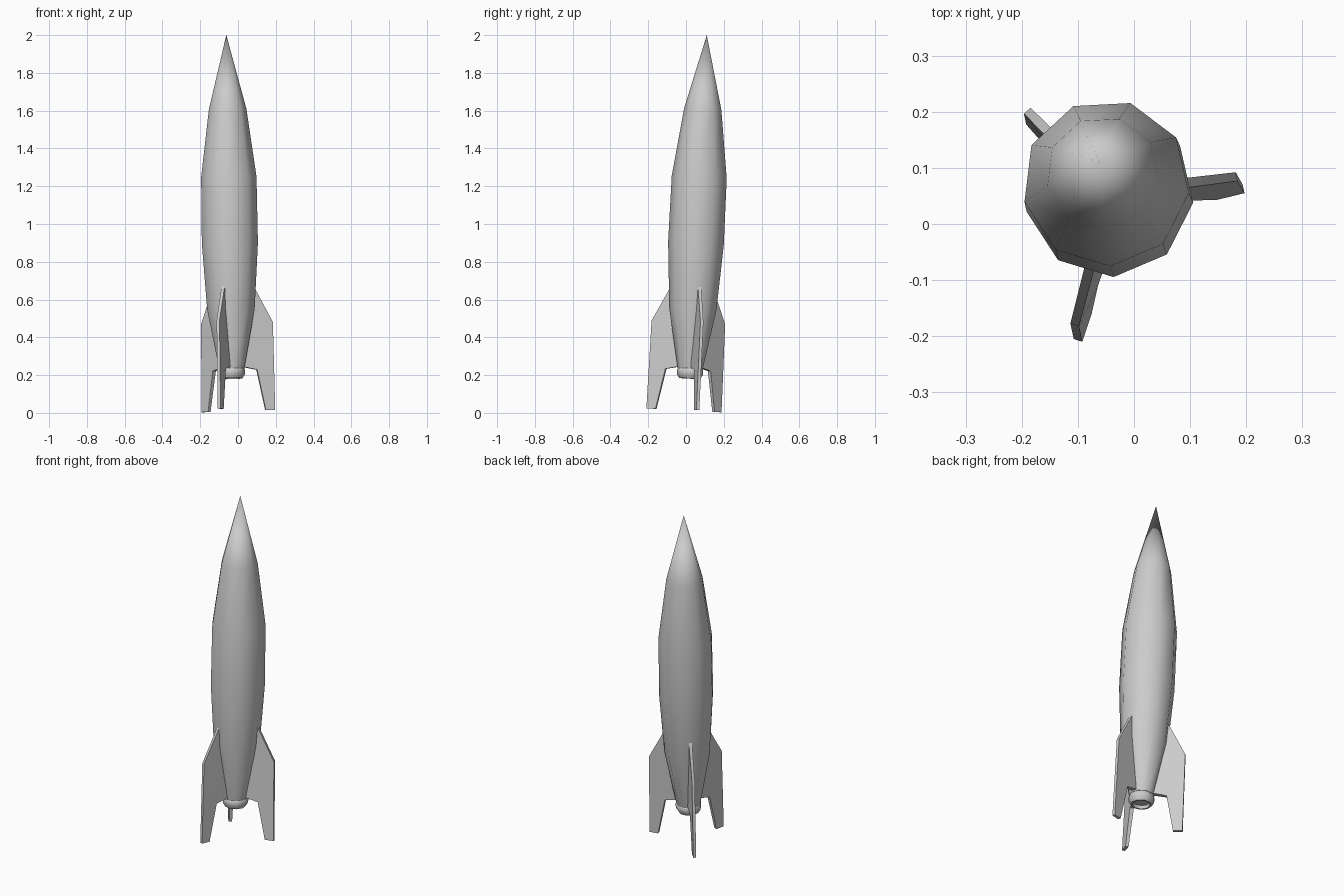
import bpy, bmesh, math
from mathutils import Vector, Matrix

if "Cube" in bpy.data.objects:
    bpy.data.objects.remove(bpy.data.objects["Cube"])

SIDES = 9
PHASE = math.radians(-7)
# The whole rocket leans slightly, so every part shares one tilted frame
AXIS = Vector((-0.016, 0.049, 1.0)).normalized()
TILT = (Matrix.Translation((-0.030, 0.012, 0))
        @ Vector((0, 0, 1)).rotation_difference(AXIS).to_matrix().to_4x4())


def finish(name, bm, angle):
    bmesh.ops.recalc_face_normals(bm, faces=bm.faces)
    mesh = bpy.data.meshes.new(name)
    bm.to_mesh(mesh)
    bm.free()
    obj = bpy.data.objects.new(name, mesh)
    bpy.context.collection.objects.link(obj)
    obj.matrix_world = TILT
    bpy.ops.object.select_all(action='DESELECT')
    obj.select_set(True)
    bpy.context.view_layer.objects.active = obj
    bpy.ops.object.shade_smooth_by_angle(angle=math.radians(angle))
    return obj


def lathe(name, profile, angle):
    """Nine-sided turned shape; ends close to a point or a flat cap."""
    bm = bmesh.new()
    rings = []
    for r, z in profile:
        if r == 0:
            rings.append([bm.verts.new((0, 0, z))] * SIDES)
        else:
            rings.append([bm.verts.new((r * math.cos(PHASE + i * math.tau / SIDES),
                                        r * math.sin(PHASE + i * math.tau / SIDES), z))
                          for i in range(SIDES)])
    for a, b in zip(rings, rings[1:]):
        for i in range(SIDES):
            j = (i + 1) % SIDES
            quad = list(dict.fromkeys((a[i], a[j], b[j], b[i])))
            bm.faces.new(quad)
    for ring in (rings[0], rings[-1]):
        if len(set(ring)) > 1:
            bm.faces.new(ring)
    return finish(name, bm, angle)


# Hull, from tail to pointed nose
lathe("hull", [(0.068, 0.235), (0.128, 0.55), (0.151, 0.90),
               (0.149, 1.25), (0.101, 1.61), (0, 2.003)], 50)

# Engine nozzle with a shallow recess underneath
lathe("nozzle", [(0.060, 0.243), (0.071, 0.228), (0.070, 0.203), (0.057, 0.182),
                 (0.048, 0.182), (0.044, 0.200)], 50)

# Three swept fins: (radius, height, half thickness)
FIN = [(0.115, 0.69, 0.009), (0.226, 0.48, 0.008), (0.231, 0.014, 0.008),
       (0.180, 0.014, 0.009), (0.136, 0.228, 0.011), (0.055, 0.245, 0.014)]
for k in range(3):
    turn = Matrix.Rotation(math.radians(12.5 + 120 * k), 4, 'Z')
    bm = bmesh.new()
    sides = [[bm.verts.new(turn @ Vector((r, s * t, z))) for r, z, t in FIN]
             for s in (-1, 1)]
    for i in range(len(FIN)):
        j = (i + 1) % len(FIN)
        bm.faces.new((sides[0][i], sides[0][j], sides[1][j], sides[1][i]))
    for side in sides:
        # split each cheek into upper panel, foot and root panel
        for ids in ((0, 1, 4, 5), (1, 2, 3, 4)):
            bm.faces.new([side[i] for i in ids])
    finish(f"fin_{k + 1}", bm, 35)
